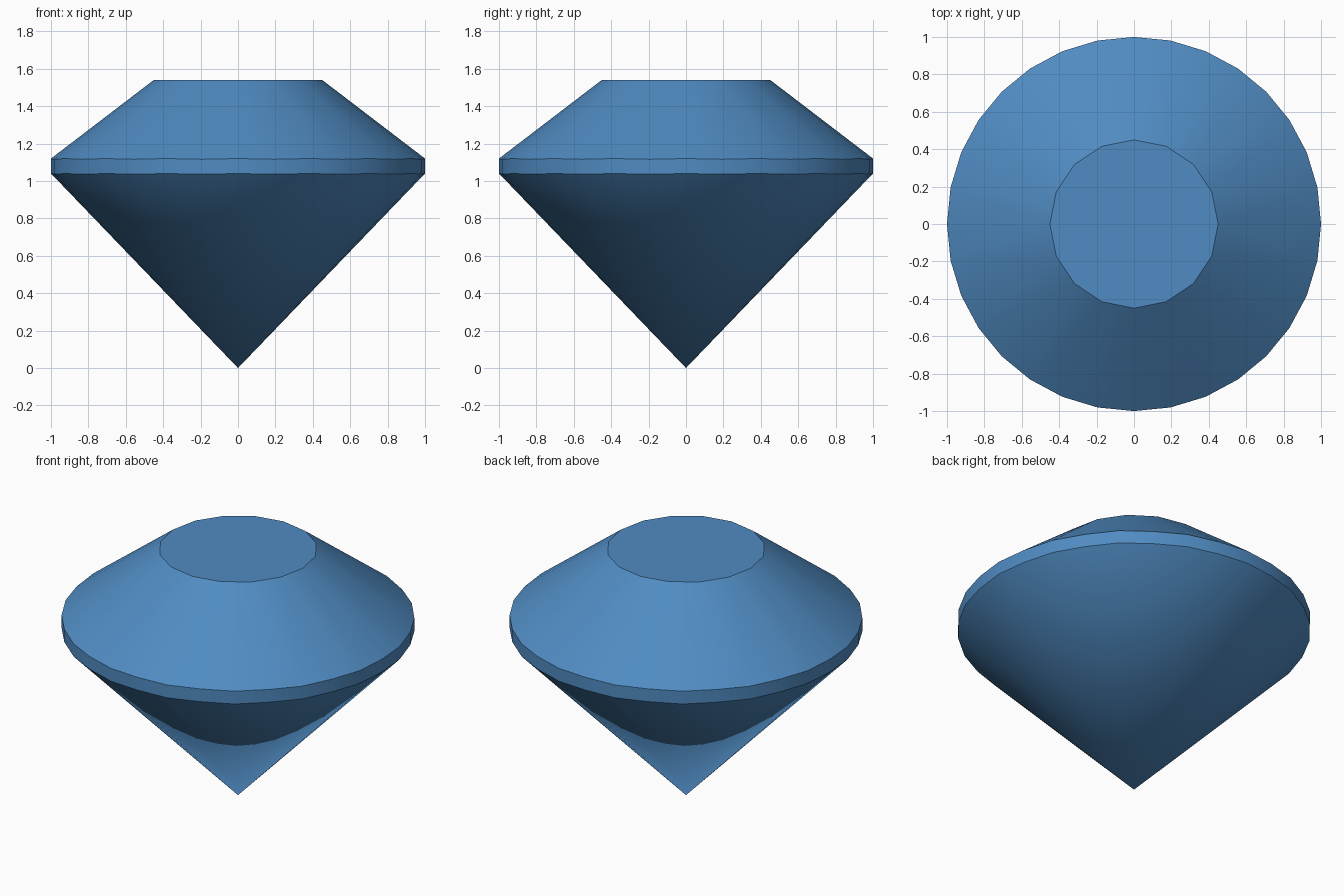
import bpy, bmesh, math

cube = bpy.data.objects.get("Cube")
if cube:
    bpy.data.objects.remove(cube, do_unlink=True)

# Blue gem material
blue = bpy.data.materials.new("gem blue")
blue.use_nodes = True
colour = (0.08, 0.26, 0.54, 1.0)
blue.diffuse_color = colour
blue.node_tree.nodes["Principled BSDF"].inputs["Base Color"].default_value = colour

SIDES = 16            # table sides; the girdle has twice as many
DIP = 0.004           # slight scallop of the girdle between table corners


def ring(bm, count, radius, z, dip=0.0):
    verts = []
    for i in range(count):
        a = 2 * math.pi * i / count
        verts.append(bm.verts.new((radius * math.cos(a), radius * math.sin(a),
                                   z - dip * (i % 2))))
    return verts


bm = bmesh.new()
table = ring(bm, SIDES, 0.45, 1.54)
upper = ring(bm, SIDES * 2, 1.0, 1.12, DIP)
lower = ring(bm, SIDES * 2, 1.0, 1.04, DIP)
tip = bm.verts.new((0, 0, 0))

# Flat table
bm.faces.new(table)

# Crown: one triangle under each table edge, two under each table corner
for i in range(SIDES):
    t0, t1 = table[i], table[(i + 1) % SIDES]
    g0, g1, g2 = (upper[(2 * i + k) % (2 * SIDES)] for k in range(3))
    bm.faces.new((t0, g0, g1))
    bm.faces.new((t0, g1, t1))
    bm.faces.new((t1, g1, g2))

# Girdle band and pointed pavilion
for i in range(SIDES * 2):
    j = (i + 1) % (SIDES * 2)
    bm.faces.new((upper[i], lower[i], lower[j], upper[j]))
    bm.faces.new((lower[i], tip, lower[j]))

bmesh.ops.recalc_face_normals(bm, faces=bm.faces)
mesh = bpy.data.meshes.new("gem")
bm.to_mesh(mesh)
bm.free()
mesh.materials.append(blue)

gem = bpy.data.objects.new("gem", mesh)
bpy.context.collection.objects.link(gem)
bpy.ops.object.select_all(action='DESELECT')
gem.select_set(True)
bpy.context.view_layer.objects.active = gem
bpy.ops.object.shade_smooth_by_angle(angle=math.radians(30))
